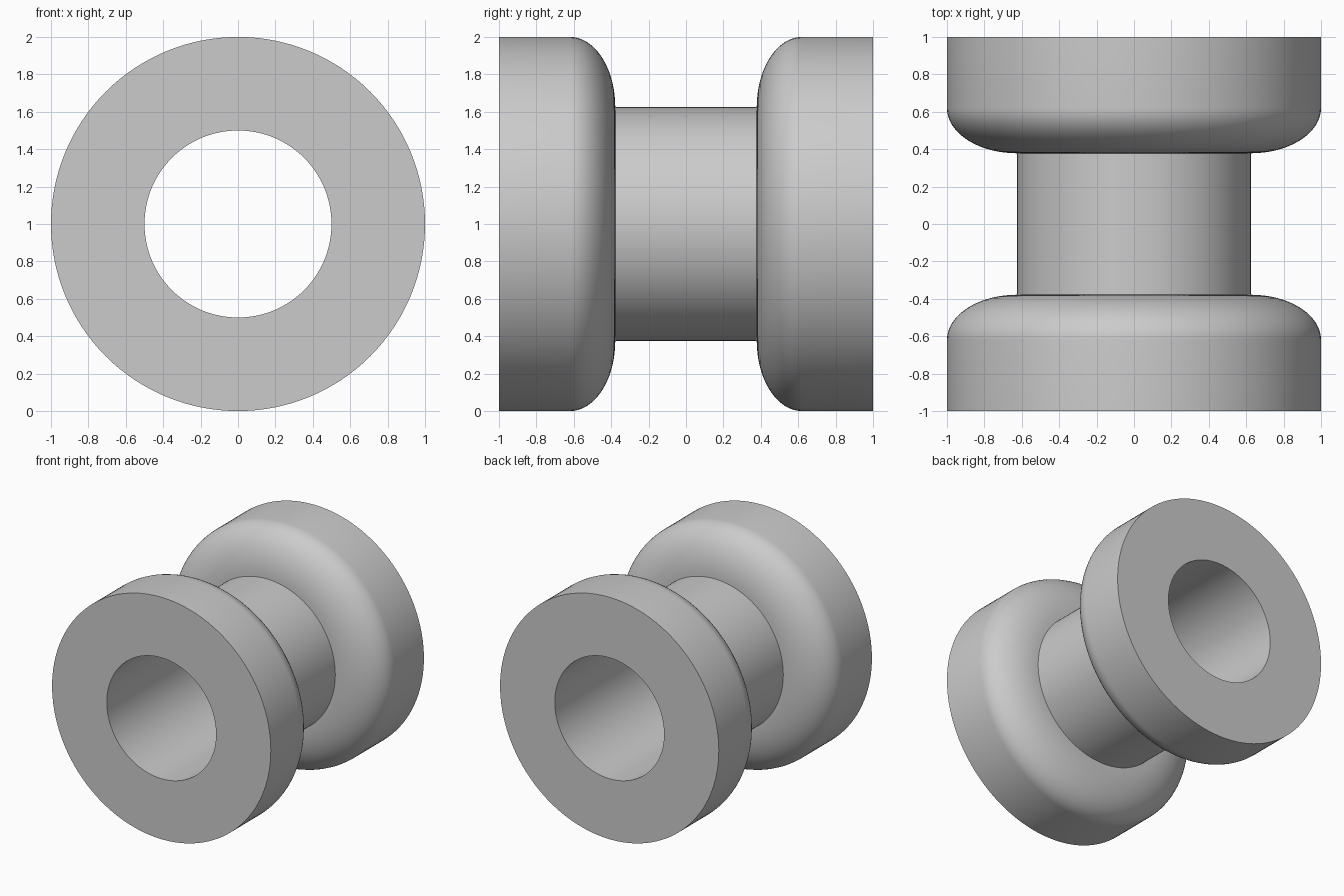
import bpy
import bmesh
from math import cos, sin, pi, tau, radians

SEGMENTS = 128
CURVE_STEPS = 16
OUTER, BARREL, BORE = 1.0, 0.625, 0.5      # radii
END, SHOULDER, NECK = 1.0, 0.62, 0.378     # distances along the axis

cube = bpy.data.objects.get("Cube")
if cube:
    bpy.data.objects.remove(cube, do_unlink=True)

# Plain grey material
grey = bpy.data.materials.new("plain_grey")
grey.use_nodes = True
colour = (0.6, 0.6, 0.6, 1)
grey.diffuse_color = colour
grey.node_tree.nodes["Principled BSDF"].inputs["Base Color"].default_value = colour

# Half profile (radius, y): bore end, flange rim, elliptical shoulder, barrel
half = [(BORE, END), (OUTER, END)]
for i in range(CURVE_STEPS + 1):
    a = pi / 2 * i / CURVE_STEPS
    half.append((BARREL + (OUTER - BARREL) * cos(a),
                 SHOULDER - (SHOULDER - NECK) * sin(a)))
profile = half + [(r, -y) for r, y in reversed(half)]

# Revolve the closed profile around the y axis
bm = bmesh.new()
rings = []
for s in range(SEGMENTS):
    t = tau * s / SEGMENTS
    rings.append([bm.verts.new((r * cos(t), y, OUTER + r * sin(t))) for r, y in profile])
count = len(profile)
for s in range(SEGMENTS):
    a, b = rings[s], rings[(s + 1) % SEGMENTS]
    for i in range(count):
        j = (i + 1) % count
        bm.faces.new((a[i], a[j], b[j], b[i]))
bmesh.ops.recalc_face_normals(bm, faces=bm.faces)

mesh = bpy.data.meshes.new("spool")
bm.to_mesh(mesh)
bm.free()
mesh.materials.append(grey)
spool = bpy.data.objects.new("spool", mesh)
bpy.context.collection.objects.link(spool)

# Smooth curves, crisp rims
bpy.ops.object.select_all(action="DESELECT")
spool.select_set(True)
bpy.context.view_layer.objects.active = spool
bpy.ops.object.shade_smooth_by_angle(angle=radians(30))
